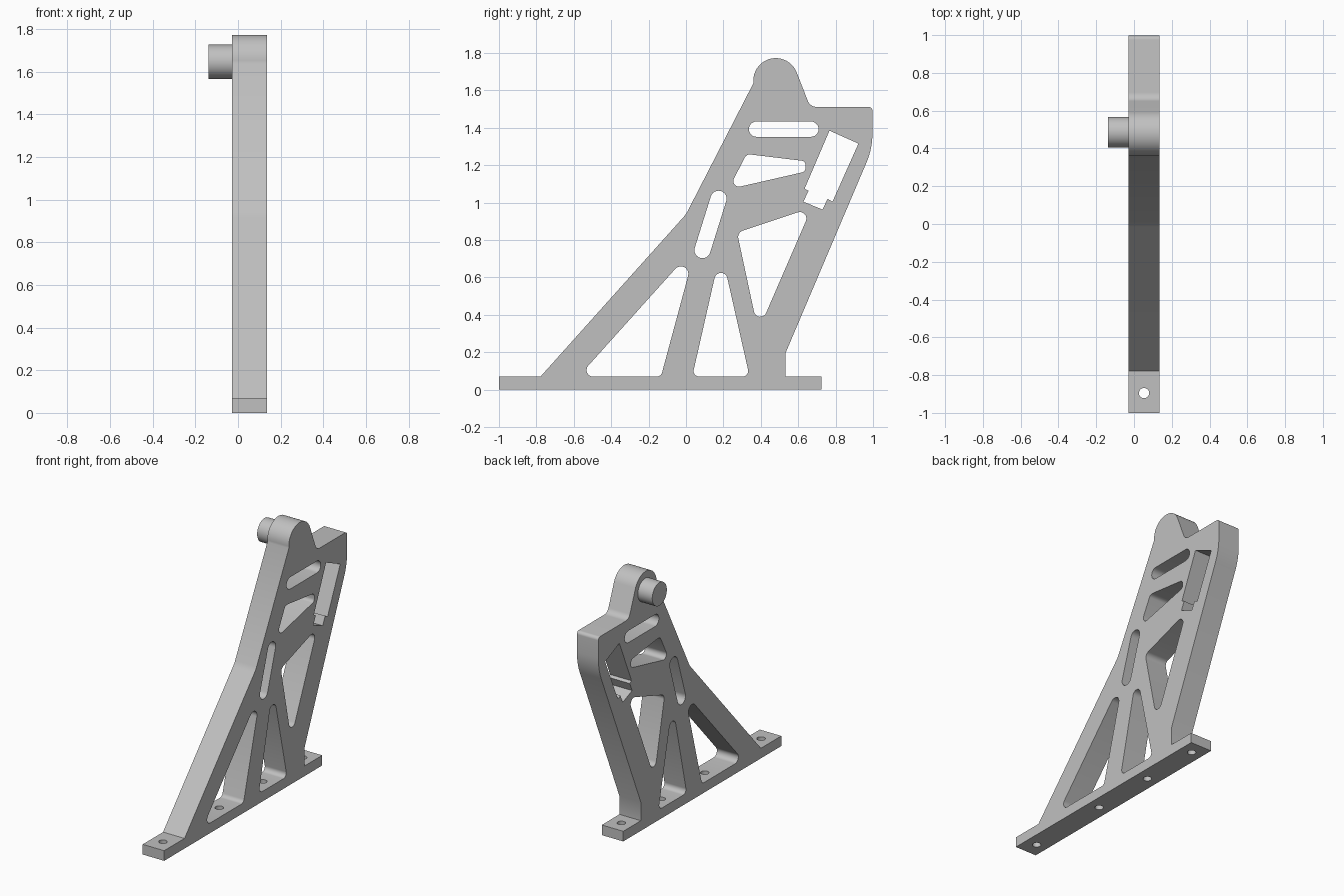
import bpy
import bmesh
from math import radians, cos, sin, tan, pi
from mathutils import Vector, Matrix

cube = bpy.data.objects.get("Cube")
if cube:
    bpy.data.objects.remove(cube, do_unlink=True)

X_RIGHT, X_LEFT = -0.028, 0.136

grey = bpy.data.materials.new("matte_grey")
grey.use_nodes = True
grey.diffuse_color = (0.53, 0.53, 0.53, 1)
grey.node_tree.nodes["Principled BSDF"].inputs["Base Color"].default_value = (0.53, 0.53, 0.53, 1)


def arc(cy, cz, r, start, end, steps=12):
    angles = [radians(start + (end - start) * i / steps) for i in range(steps + 1)]
    return [Vector((cy + r * cos(a), cz + r * sin(a))) for a in angles]


def rounded(corners, steps=8):
    """Polygon from (y, z, radius) corners, each filleted by its radius."""
    result = []
    for i, (y, z, r) in enumerate(corners):
        p = Vector((y, z))
        if r == 0:
            result.append(p)
            continue
        to_prev = (Vector(corners[i - 1][:2]) - p).normalized()
        to_next = (Vector(corners[(i + 1) % len(corners)][:2]) - p).normalized()
        half = to_prev.angle(to_next) / 2
        center = p + (to_prev + to_next).normalized() * (r / sin(half))
        first = p + to_prev * (r / tan(half)) - center
        last = p + to_next * (r / tan(half)) - center
        sweep = first.angle_signed(last)
        for k in range(steps + 1):
            # angle_signed is clockwise positive
            result.append(center + Matrix.Rotation(-sweep * k / steps, 2) @ first)
    return result


def capsule(y1, z1, y2, z2, r):
    d = Vector((y2 - y1, z2 - z1))
    a = Vector((1, 0)).angle_signed(d) * -180 / pi
    return arc(y1, z1, r, a + 90, a + 270) + arc(y2, z2, r, a - 90, a + 90)


def finish(bm, name):
    bmesh.ops.recalc_face_normals(bm, faces=bm.faces)
    mesh = bpy.data.meshes.new(name)
    bm.to_mesh(mesh)
    bm.free()
    mesh.materials.append(grey)
    obj = bpy.data.objects.new(name, mesh)
    bpy.context.collection.objects.link(obj)
    return obj


def cylinder(name, r, depth, matrix):
    bm = bmesh.new()
    bmesh.ops.create_cone(bm, cap_ends=True, segments=40, radius1=r, radius2=r,
                          depth=depth, matrix=matrix)
    return finish(bm, name)


def activate(obj):
    bpy.ops.object.select_all(action="DESELECT")
    obj.select_set(True)
    bpy.context.view_layer.objects.active = obj


# Outer silhouette: foot, rear strut, shoulder, domed top, front strut
dome = [(p.x, p.y, 0) for p in arc(0.48, 1.653, 0.12, 22, 180, 20)]
outline = rounded(
    [(-1, 0, 0), (0.725, 0, 0), (0.725, 0.07, 0), (0.533, 0.07, 0), (0.533, 0.198, 0),
     (0.997, 1.29, 0.4), (0.997, 1.512, 0.022), (0.664, 1.512, 0.05)]
    + dome
    + [(0.36, 1.638, 0), (0, 0.938, 0.15), (-0.778, 0.07, 0), (-1, 0.07, 0)])

# Lightening windows
windows = [
    rounded([(-0.575, 0.07, 0.035), (-0.134, 0.07, 0.03), (0.055, 0.771, 0.04)]),
    rounded([(0.033, 0.07, 0.03), (0.34, 0.07, 0.03), (0.187, 0.748, 0.035)]),
    rounded([(0.273, 0.84, 0.035), (0.386, 0.313, 0.034), (0.672, 0.973, 0.035)]),
    rounded([(0.324, 1.26, 0.03), (0.227, 1.072, 0.03), (0.639, 1.166, 0.023),
             (0.639, 1.222, 0.023)]),
    capsule(0.088, 0.746, 0.174, 1.021, 0.043),
    capsule(0.377, 1.393, 0.668, 1.393, 0.041),
    # Stepped pocket
    rounded([(0.767, 1.385, 0), (0.922, 1.316, 0), (0.783, 1.005, 0), (0.757, 1.021, 0),
             (0.73, 0.963, 0), (0.628, 1.005, 0), (0.655, 1.064, 0), (0.634, 1.075, 0)]),
]

# Fill the profile and extrude it across the width
bm = bmesh.new()
for loop in [outline] + windows:
    verts = [bm.verts.new((X_RIGHT, p.x, p.y)) for p in loop]
    for i, v in enumerate(verts):
        bm.edges.new((verts[i - 1], v))
bmesh.ops.remove_doubles(bm, verts=bm.verts, dist=0.0005)
bmesh.ops.triangle_fill(bm, use_beauty=True, use_dissolve=False, edges=bm.edges[:],
                        normal=(1, 0, 0))
extruded = bmesh.ops.extrude_face_region(bm, geom=bm.faces[:], use_keep_orig=True)
moved = [g for g in extruded["geom"] if isinstance(g, bmesh.types.BMVert)]
bmesh.ops.translate(bm, verts=moved, vec=(X_LEFT - X_RIGHT, 0, 0))
frame = finish(bm, "bracket_frame")

# Bolt holes through the foot
for y in (-0.895, -0.28, 0.195, 0.63):
    cutter = cylinder("bolt_hole_cutter", 0.027, 0.12, Matrix.Translation((0.053, y, 0.03)))
    cutter.hide_render = True
    mod = frame.modifiers.new("bolt_hole", "BOOLEAN")
    mod.operation = "DIFFERENCE"
    mod.solver = "EXACT"
    mod.object = cutter
    activate(frame)
    bpy.ops.object.modifier_apply(modifier=mod.name)
    bpy.data.objects.remove(cutter, do_unlink=True)

# Pivot pin on the right side of the dome
pin = cylinder("pivot_pin", 0.08, 0.12,
               Matrix.Translation((-0.078, 0.486, 1.647)) @ Matrix.Rotation(pi / 2, 4, "Y"))

for obj in (frame, pin):
    activate(obj)
    bpy.ops.object.shade_smooth_by_angle(angle=radians(30))
